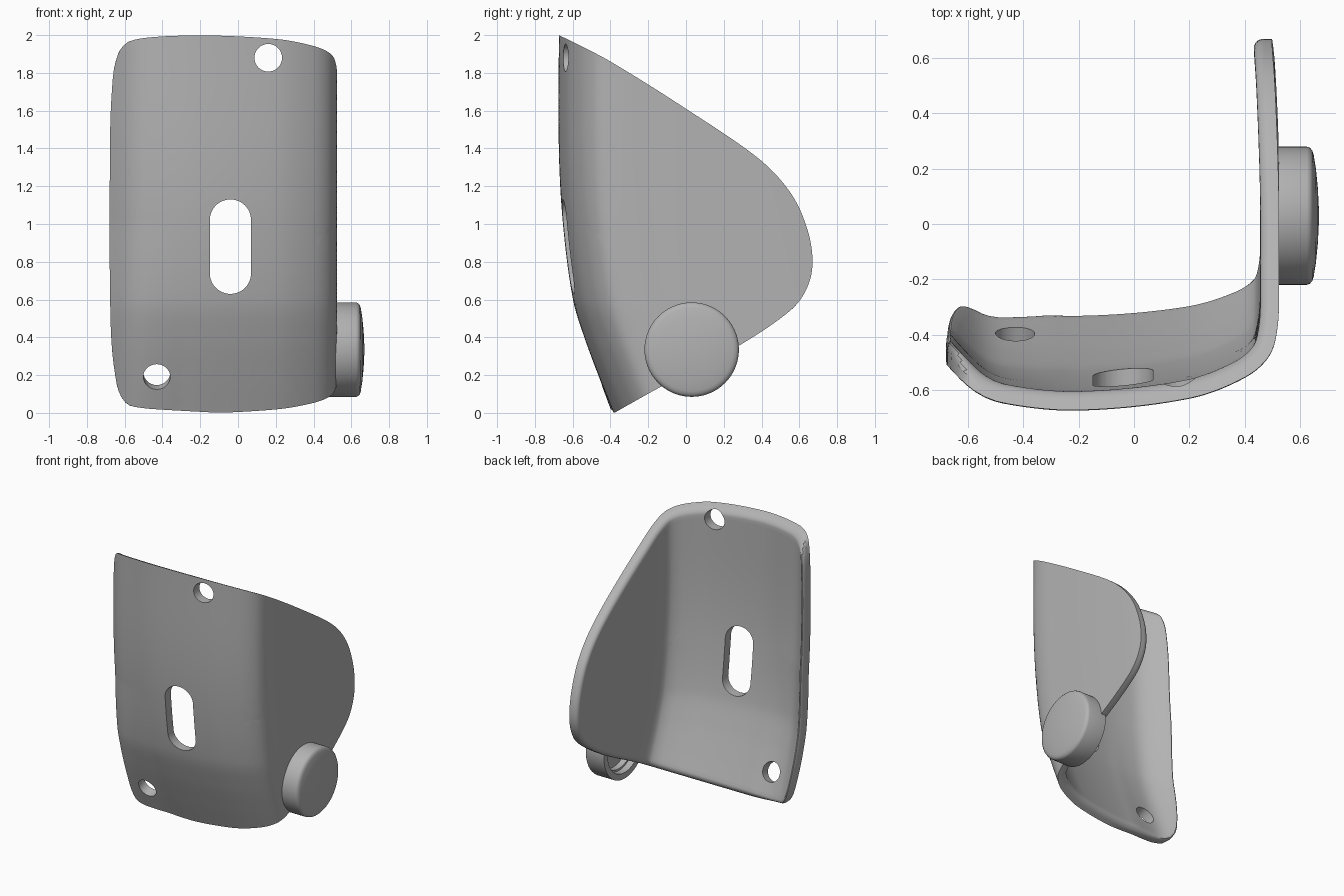
import bpy, bmesh, math
from mathutils import Vector, Matrix

cube = bpy.data.objects.get("Cube")
if cube:
    bpy.data.objects.remove(cube)

mat = bpy.data.materials.new("light_grey")
mat.use_nodes = True
grey = (0.45, 0.45, 0.45, 1)
mat.diffuse_color = grey
mat.node_tree.nodes["Principled BSDF"].inputs["Base Color"].default_value = grey


def interp(keys, vals, t):
    """Smooth curve through a few points, held at both ends."""
    n = len(keys)
    t = min(max(t, keys[0]), keys[-1])
    i = 0
    while i < n - 2 and t > keys[i + 1]:
        i += 1

    def slope(j):
        a, b = max(j - 1, 0), min(j + 1, n - 1)
        return (vals[b] - vals[a]) / (keys[b] - keys[a])
    h = keys[i + 1] - keys[i]
    s = (t - keys[i]) / h
    r = 1 - s
    return ((1 + 2 * s) * r * r * vals[i] + s * r * r * h * slope(i)
            + s * s * (3 - 2 * s) * vals[i + 1] - s * s * r * h * slope(i + 1))


# Plan section of the outer skin, and how far it leans back at each height
section = [(-.8, -.36), (-.68, -.505), (-.575, -.605), (-.47, -.648), (-.2, -.673),
           (.2, -.63), (.4, -.555), (.49, -.475), (.52, -.365), (.524, -.2),
           (.524, .1), (.51, .49), (.495, .67), (.48, .85)]
U = [0]
for a, b in zip(section, section[1:]):
    U.append(U[-1] + math.dist(a, b))
SX, SY = zip(*section)
LEAN = list(zip((0, .29), (.2, .21), (.4, .135), (.6, .075), (1, .022), (1.4, 0), (2, 0)))
# Back limit and left limit of the outline by height
BACK = list(zip((0, -.38), (.14, -.13), (.35, .27), (.54, .55), (.66, .64), (.8, .67),
                (.98, .64), (1.17, .55), (1.35, .38), (1.61, 0), (1.86, -.4),
                (1.97, -.61), (2, -.675)))
LEFT = list(zip((0, -.1), (.025, -.5), (.06, -.6), (.2, -.65), (.5, -.675), (1.4, -.678),
                (1.7, -.668), (1.87, -.645), (1.96, -.59), (1.99, -.5), (2, -.2)))


def skin(u, z):
    x, y = interp(U, SX, u), interp(U, SY, u)
    flatten = .2 * max(0, -x - .3) * max(0, 1 - z)
    return Vector((x, y + interp(*LEAN, z) - flatten, z))


def point(u, z, depth):
    e = .004
    normal = (skin(u + e, z) - skin(u - e, z)).cross(skin(u, z + e) - skin(u, z - e))
    return skin(u, z) - normal.normalized() * depth


def inside(p):
    return 0 <= p.z <= 2 and p.y < interp(*BACK, p.z) and p.x > interp(*LEFT, p.z)


CENTRE = (1.4, .95)
RAYS = 240


def ray(angle, r, depth):
    return point(CENTRE[0] + r * math.cos(angle), CENTRE[1] + r * math.sin(angle), depth)


def reach(angle, depth):
    lo, hi = 0, 2
    for _ in range(18):
        mid = (lo + hi) / 2
        if inside(ray(angle, mid, depth)):
            lo = mid
        else:
            hi = mid
    return lo


def finish(name, bm):
    bmesh.ops.recalc_face_normals(bm, faces=bm.faces[:])
    me = bpy.data.meshes.new(name)
    bm.to_mesh(me)
    bm.free()
    me.materials.append(mat)
    ob = bpy.data.objects.new(name, me)
    bpy.context.collection.objects.link(ob)
    return ob


def smooth(ob):
    bpy.ops.object.select_all(action='DESELECT')
    ob.select_set(True)
    bpy.context.view_layer.objects.active = ob
    bpy.ops.object.shade_smooth_by_angle(angle=math.radians(35))


# Curved shell: rings grow over the outer skin, round the rim, and return inside
THICK = .068
STEPS = 36
fractions = [(i + 1) / STEPS for i in range(STEPS)]
layers = [(0, f, 0) for f in fractions]
for i in range(6):
    a = math.pi / 2 * i / 5
    layers.append((THICK - .04 + .04 * math.sin(a), 1, .035 * (1 - math.cos(a))))
layers += [(THICK, f, .035) for f in reversed(fractions[:-1])]
angles = [2 * math.pi * i / RAYS for i in range(RAYS)]
limits = {d: [reach(a, d) for a in angles] for d in {l[0] for l in layers}}
bm = bmesh.new()
rings = []
for d, f, inset in layers:
    rings.append([bm.verts.new(ray(a, (limits[d][i] - inset) * f, d))
                  for i, a in enumerate(angles)])
for A, B in zip(rings, rings[1:]):
    for i in range(RAYS):
        j = (i + 1) % RAYS
        bm.faces.new((A[i], A[j], B[j], B[i]))
for ring, d in ((rings[0], 0), (rings[-1], THICK)):
    tip = bm.verts.new(point(*CENTRE, d))
    for i in range(RAYS):
        bm.faces.new((ring[i], ring[(i + 1) % RAYS], tip))
shell = finish("curved_shell", bm)


# Holes through the shell
def cutter(name, centre, radius, depth, axis, stretch=0):
    bm = bmesh.new()
    bmesh.ops.create_cone(bm, cap_ends=True, segments=64, radius1=radius,
                          radius2=radius, depth=depth)
    for v in bm.verts:
        if abs(v.co.y) > 1e-5:
            v.co.y += math.copysign(stretch, v.co.y)
    bm.transform(Matrix.Translation(centre) @ axis)
    ob = finish(name, bm)
    ob.hide_render = True
    ob.hide_set(True)
    mod = shell.modifiers.new(name, 'BOOLEAN')
    mod.operation = 'DIFFERENCE'
    mod.solver = 'EXACT'
    mod.object = ob
    return ob


def tilt(degrees):
    return Matrix.Rotation(math.radians(degrees), 4, 'X')


helpers = [
    cutter("top_hole_cutter", (.16, -.6, 1.88), .073, .4, tilt(90)),
    cutter("slot_cutter", (-.04, -.6, .88), .109, .5, tilt(90), .141),
    cutter("low_hole_cutter", (-.43, -.41, .21), .071, .3, tilt(110)),
    cutter("socket_cutter", (.5, .03, .335), .215, .2, Matrix.Rotation(math.pi / 2, 4, 'Y')),
]
bpy.context.view_layer.update()
graph = bpy.context.evaluated_depsgraph_get()
cut_mesh = bpy.data.meshes.new_from_object(shell.evaluated_get(graph))
shell.modifiers.clear()
shell.data = cut_mesh
for h in helpers:
    bpy.data.objects.remove(h)
smooth(shell)

# Hollow round cap on the left side: a lathed cup opening inwards
profile = [(0, .58), (.19, .58), (.19, .535), (.205, .535), (.205, .485), (.25, .485), (.25, .625),
           (.246, .636), (.236, .645), (.22, .65), (.17, .658), (.1, .665), (0, .67)]
bm = bmesh.new()
verts = [bm.verts.new((x, r, 0)) for r, x in profile]
edges = [bm.edges.new(pair) for pair in zip(verts, verts[1:])]
bmesh.ops.spin(bm, geom=verts + edges, cent=(0, 0, 0), axis=(1, 0, 0),
               angle=2 * math.pi, steps=72)
bmesh.ops.remove_doubles(bm, verts=bm.verts[:], dist=1e-4)
bm.transform(Matrix.Translation((0, .03, .335)))
smooth(finish("round_cap", bm))
